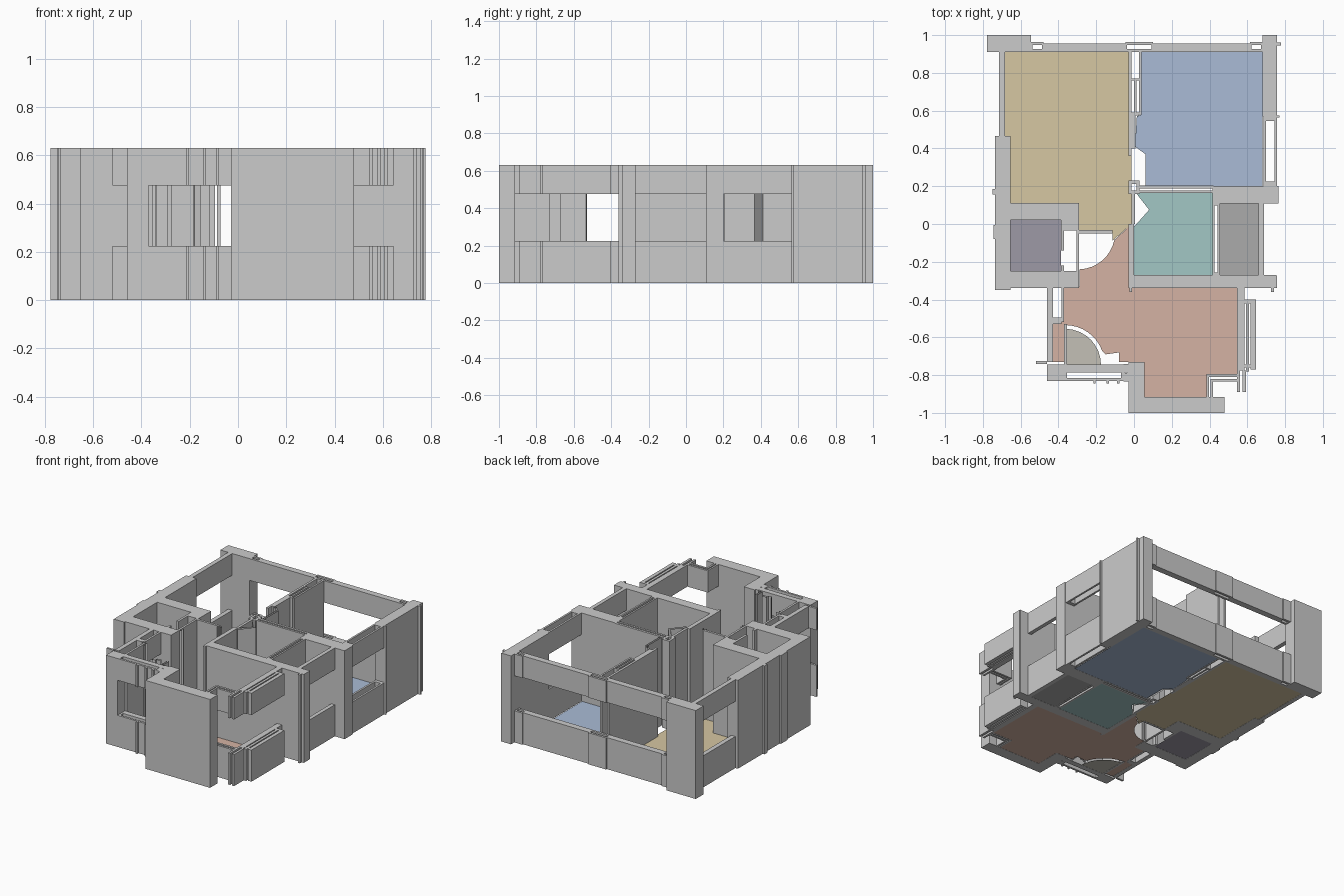
import bpy, bmesh
from math import sin, cos, radians
from mathutils import Vector

H = 0.63
FULL = [(0, H)]
OPEN = [(0, 0.225), (0.475, H)]      # sill and lintel around a window opening


def prism(bm, pts, z0, z1):
    lo = [bm.verts.new((x, y, z0)) for x, y in pts]
    hi = [bm.verts.new((x, y, z1)) for x, y in pts]
    bm.faces.new(lo)
    bm.faces.new(hi)
    for i in range(len(pts)):
        j = (i + 1) % len(pts)
        bm.faces.new((lo[i], lo[j], hi[j], hi[i]))


def finish(name, bm):
    bmesh.ops.recalc_face_normals(bm, faces=bm.faces)
    me = bpy.data.meshes.new(name)
    bm.to_mesh(me)
    bm.free()
    ob = bpy.data.objects.new(name, me)
    bpy.context.collection.objects.link(ob)
    return ob


def rect(x0, x1, y0, y1):
    return [(x0, y0), (x1, y0), (x1, y1), (x0, y1)]


def walls(name, rects, levels=FULL):
    bm = bmesh.new()
    for r in rects:
        for z0, z1 in levels:
            prism(bm, rect(*r), z0, z1)
    return finish(name, bm)


def ring(x0, x1, y0, y1, tx, ty):
    """Four thin walls around a hollow slot."""
    return [(x0, x1, y0, y0 + ty), (x0, x1, y1 - ty, y1),
            (x0, x0 + tx, y0 + ty, y1 - ty), (x1 - tx, x1, y0 + ty, y1 - ty)]


def strip(name, path, t):
    """Wall of thickness t following a path."""
    p = [Vector(q) for q in path]
    left, right = [], []
    for i, q in enumerate(p):
        d = (p[min(i + 1, len(p) - 1)] - p[max(i - 1, 0)]).normalized()
        n = Vector((-d.y, d.x)) * t / 2
        left.append((q + n)[:])
        right.append((q - n)[:])
    bm = bmesh.new()
    for i in range(len(p) - 1):
        prism(bm, [left[i], left[i + 1], right[i + 1], right[i]], 0, H)
    bmesh.ops.remove_doubles(bm, verts=bm.verts, dist=1e-5)
    inner = [f for f in bm.faces if not all(e.is_manifold for e in f.edges)
             and all(len(e.link_faces) > 2 for e in f.edges if abs(e.verts[0].co.z - e.verts[1].co.z) > 0.1)]
    bmesh.ops.delete(bm, geom=inner, context='FACES_ONLY')
    return finish(name, bm)


def arc(cx, cy, r, a0, a1, n=14):
    return [(cx + r * cos(radians(a0 + (a1 - a0) * i / n)),
             cy + r * sin(radians(a0 + (a1 - a0) * i / n))) for i in range(n + 1)]


def floor(name, pts, color):
    bm = bmesh.new()
    f = bm.faces.new([bm.verts.new((x, y, 0.001)) for x, y in pts])
    f.normal_update()
    if f.normal.z < 0:
        f.normal_flip()
    me = bpy.data.meshes.new(name)
    bm.to_mesh(me)
    bm.free()
    ob = bpy.data.objects.new(name, me)
    bpy.context.collection.objects.link(ob)
    mat = bpy.data.materials.new(name + "_color")
    mat.diffuse_color = (*color, 1)
    me.materials.append(mat)


# Back corner pillars
walls("back_left_pillar", [(-0.777, -0.545, 0.91, 1.0)])
walls("back_right_pillar", [(0.68, 0.757, 0.57, 1.0), (0.757, 0.777, 0.945, 0.96),
                            (0.757, 0.77, 0.565, 0.575)])

# Back window band with hollow slots
walls("back_window", ring(-0.545, -0.48, 0.91, 0.963, 0.008, 0.016)
      + [(-0.48, -0.045, 0.91, 0.955)]
      + ring(-0.045, 0.1, 0.91, 0.963, 0.008, 0.016)
      + [(0.1, 0.615, 0.91, 0.955)]
      + ring(0.615, 0.68, 0.91, 0.963, 0.008, 0.016), OPEN)

# Side windows
walls("dining_window", [(-0.715, -0.683, 0.465, 0.91)], OPEN)
walls("blue_room_window", ring(0.685, 0.757, 0.2, 0.57, 0.014, 0.025), OPEN)
walls("utility_window", [(0.66, 0.688, -0.27, 0.11)], OPEN)

# Left side walls around the small store room
walls("left_walls", [
    (-0.735, -0.653, -0.35, 0.465), (-0.653, -0.29, 0.022, 0.11),
    (-0.653, -0.29, -0.34, -0.248), (-0.385, -0.29, -0.035, 0.022),
    (-0.387, -0.37, -0.14, 0.022), (-0.387, -0.37, -0.25, -0.22),
    (-0.305, -0.29, -0.25, -0.03), (-0.29, -0.115, -0.05, -0.033),
    (-0.75, -0.735, 0.155, 0.185), (-0.745, -0.735, -0.08, -0.005)])

# Wall between the two back rooms
walls("centre_wall", [
    (-0.03, -0.013, 0.36, 0.91), (0.027, 0.04, 0.58, 0.91), (-0.013, 0.027, 0.76, 0.77),
    (-0.013, 0.027, 0.575, 0.59), (0.0, 0.012, 0.575, 0.76), (-0.013, 0.008, 0.4, 0.575)])
strip("centre_wall_bend", [(0.0, 0.41), (0.055, 0.365), (0.055, 0.2)], 0.014)

# Wet room and utility walls
walls("inner_walls", [
    (0.03, 0.42, 0.163, 0.178), (0.03, 0.42, 0.188, 0.205), (0.415, 0.765, 0.108, 0.2),
    (-0.03, 0.755, -0.34, -0.27), (-0.03, 0.0, -0.27, 0.0),
    (-0.013, 0.005, 0.0, 0.17), (0.725, 0.74, -0.36, -0.34),
    (0.69, 0.757, -0.34, -0.275), (-0.025, -0.01, -0.36, -0.34)]
    + ring(-0.03, 0.03, 0.16, 0.23, 0.018, 0.018)
    + ring(0.415, 0.455, -0.27, 0.11, 0.012, 0.012))
strip("wet_room_door", [(0.008, 0.165), (0.08, 0.075), (0.005, -0.015)], 0.018)

# Curved door swings
strip("hall_door_swing", arc(-0.295, -0.045, 0.188, 0, -90), 0.025)
strip("entry_door_swing", arc(-0.365, -0.745, 0.2, 10, 88), 0.026)
strip("entry_small_leaf", [(-0.155, -0.69), (-0.12, -0.69), (-0.08, -0.675), (-0.08, -0.74)], 0.014)

# Lower left window and corner
walls("lower_left_window", [(-0.46, -0.428, -0.73, -0.34), (-0.385, -0.37, -0.52, -0.34),
                            (-0.428, -0.385, -0.53, -0.495), (-0.52, -0.46, -0.74, -0.725)], OPEN)
walls("lower_left_corner", [(-0.46, -0.37, -0.83, -0.745), (-0.37, -0.355, -0.745, -0.53)])

# Front window
walls("front_window", ring(-0.37, -0.055, -0.83, -0.77, 0.014, 0.015)
      + ring(-0.055, -0.03, -0.835, -0.74, 0.007, 0.045)
      + [(-0.37, -0.055, -0.77, -0.745)]
      + [(x, x + 0.012, -0.845, -0.83) for x in (-0.215, -0.145, -0.09)], OPEN)

# Front bay
walls("front_bay", [(-0.03, 0.055, -1.0, -0.73), (0.055, 0.48, -1.0, -0.915)])

# Lower right window, wrapping the corner
walls("lower_right_window", [
    (0.545, 0.585, -0.775, -0.34), (0.592, 0.61, -0.78, -0.4), (0.618, 0.645, -0.77, -0.4),
    (0.585, 0.618, -0.76, -0.745), (0.585, 0.618, -0.42, -0.4),
    (0.385, 0.56, -0.81, -0.795), (0.405, 0.56, -0.835, -0.82),
    (0.385, 0.398, -0.915, -0.795), (0.405, 0.418, -0.915, -0.82),
    (0.545, 0.56, -0.89, -0.775), (0.575, 0.592, -0.89, -0.775)], OPEN)

# Coloured floors
floor("dining_floor", [(-0.685, 0.91), (-0.03, 0.91), (-0.03, 0.36), (-0.012, 0.36), (-0.012, 0),
                       (-0.115, -0.09), (-0.115, -0.035), (-0.29, -0.035), (-0.29, 0.11),
                       (-0.655, 0.11), (-0.655, 0.465), (-0.685, 0.465)], (0.67, 0.57, 0.36))
floor("blue_floor", [(0.04, 0.91), (0.68, 0.91), (0.68, 0.2), (0.06, 0.2), (0.06, 0.37),
                     (0.005, 0.41), (0.015, 0.57), (0.04, 0.58)], (0.40, 0.50, 0.67))
floor("wet_room_floor", [(0.0, -0.27), (0.415, -0.27), (0.415, 0.165), (0.01, 0.165),
                         (0.08, 0.075), (0.0, -0.015)], (0.36, 0.57, 0.56))
floor("living_floor", [(-0.012, 0), (-0.03, -0.34), (0.545, -0.34), (0.545, -0.795), (0.385, -0.795),
                       (0.385, -0.915), (0.055, -0.915), (0.055, -0.73), (-0.08, -0.73), (-0.08, -0.68),
                       (-0.15, -0.69)] + arc(-0.365, -0.745, 0.21, 20, 90, 8)
      + [(-0.365, -0.73), (-0.428, -0.73), (-0.428, -0.52), (-0.37, -0.52), (-0.37, -0.34),
         (-0.29, -0.34)] + arc(-0.295, -0.045, 0.195, -88, -12, 8), (0.66, 0.45, 0.37))
floor("entry_floor", [(-0.355, -0.745)] + arc(-0.365, -0.745, 0.19, 0, 87, 8), (0.55, 0.53, 0.47))
floor("store_floor", rect(-0.653, -0.387, -0.248, 0.022), (0.34, 0.32, 0.38))
floor("utility_floor", rect(0.455, 0.66, -0.27, 0.11), (0.41, 0.41, 0.41))
